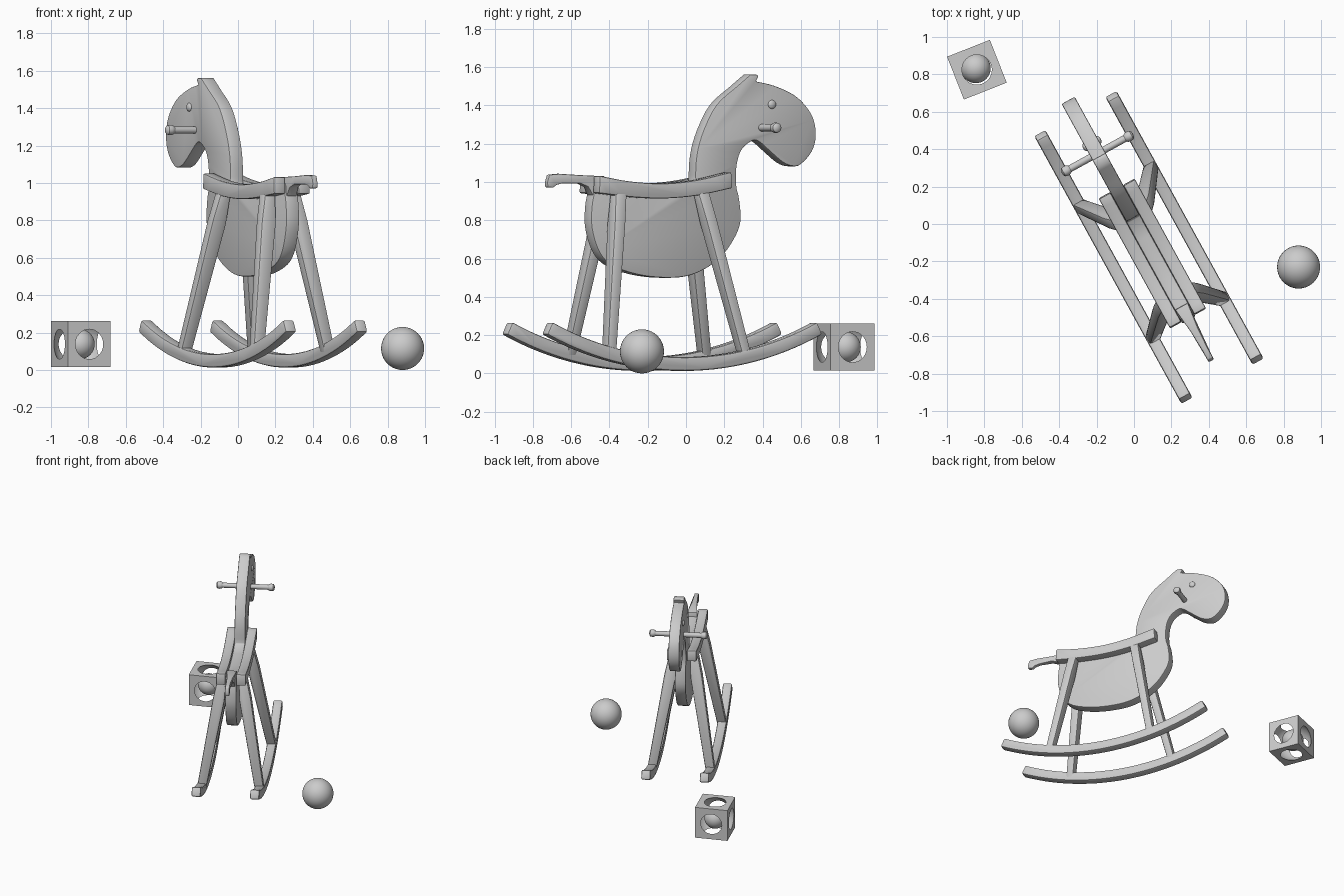
import bpy, bmesh, math
from mathutils import Matrix, Vector

if "Cube" in bpy.data.objects:
    bpy.data.objects.remove(bpy.data.objects["Cube"])

# Horse frame: local y runs forward, local x is sideways
HORSE = Matrix.Translation((0.08, -0.125, 0)) @ Matrix.Rotation(math.radians(28.8), 4, 'Z')


def spline(pts, n=4):
    """Smooth open curve through the points."""
    p = [Vector(q) for q in pts]
    p = [2 * p[0] - p[1]] + p + [2 * p[-1] - p[-2]]
    out = []
    for a, b, c, d in zip(p, p[1:], p[2:], p[3:]):
        for i in range(n):
            t = i / n
            out.append(0.5 * (2 * b + (c - a) * t + (2 * a - 5 * b + 4 * c - d) * t * t
                              + (3 * b - a - 3 * c + d) * t ** 3))
    return out + [p[-2]]


def finish(name, bm, matrix=HORSE):
    bmesh.ops.recalc_face_normals(bm, faces=bm.faces)
    me = bpy.data.meshes.new(name)
    bm.to_mesh(me)
    bm.free()
    ob = bpy.data.objects.new(name, me)
    bpy.context.collection.objects.link(ob)
    ob.matrix_world = matrix
    return ob


def prism(name, outline, place, bevel, mirror=False):
    """Solid between two copies of an outline; place(u, v, side) gives each point."""
    bm = bmesh.new()
    a, b = [[bm.verts.new(place(u, v, k)) for u, v in outline] for k in (-1, 1)]
    bm.faces.new(a)
    bm.faces.new(b[::-1])
    for i in range(len(a)):
        j = (i + 1) % len(a)
        bm.faces.new((a[i], b[i], b[j], a[j]))
    ob = finish(name, bm)
    if mirror:
        ob.modifiers.new("mirror", 'MIRROR').use_mirror_merge = False
    mod = ob.modifiers.new("bevel", 'BEVEL')
    mod.width, mod.segments, mod.limit_method = bevel, 2, 'ANGLE'
    mod.angle_limit = math.radians(40)
    return ob


def slab(centre, half):
    return lambda u, v, k: (centre + k * half, u, v)


def ball(name, r, pos, matrix=Matrix(), scale=(1, 1, 1), seg=40):
    bm = bmesh.new()
    bmesh.ops.create_uvsphere(bm, u_segments=seg, v_segments=seg // 2, radius=r)
    return finish(name, bm, matrix @ Matrix.Translation(pos) @ Matrix.Diagonal((*scale, 1)))


# Body, neck and head cut from one board
under = spline([(-.42, 1.0), (-.425, .95), (-.44, .87), (-.44, .762), (-.397, .637), (-.32, .564),
                (-.171, .517), (-.015, .5), (.12, .507), (.23, .543), (.33, .606), (.408, .70),
                (.448, .794), (.44, .909), (.422, .987), (.426, 1.091), (.456, 1.17),
                (.52, 1.216), (.56, 1.208), (.61, 1.17), (.70, 1.102), (.766, 1.082),
                (.813, 1.097), (.873, 1.159), (.897, 1.238), (.884, 1.326), (.84, 1.394),
                (.766, 1.455), (.647, 1.503), (.54, 1.525)])
ear = [Vector((.556, 1.553)), Vector((.545, 1.562))]
mane = spline([(.505, 1.561), (.424, 1.499), (.305, 1.405), (.228, 1.274), (.186, 1.144), (.175, .998)])
seat = spline([(.09, .975), (-.05, .968), (-.2, .972), (-.36, .995)])
prism("horse_body", under + ear + mane + seat, slab(0, .04), .012)

# Tail
prism("tail", [(-.36, 1.03), (-.5, 1.036), (-.62, 1.043), (-.68, 1.038), (-.692, 1.0), (-.69, .972),
               (-.655, .97), (-.635, .985), (-.6, .993), (-.5, .993), (-.455, .975), (-.43, .93), (-.36, .93)],
      lambda u, v, k: (k * (.016 + max(0, u + .55) * .12), u, v), .006)

# Curved seat rails on both sides
top = spline([(-.43, 1.032), (-.25, 1.003), (-.05, .992), (.15, 1.01), (.355, 1.052)])
low = spline([(.36, .968), (.15, .929), (-.05, .914), (-.25, .922), (-.435, .942)])
prism("seat_rails", top + low, slab(.075, .035), .008, True)

# Splayed legs
leg = [(.107, .95), (.14, .8), (.25, .1), (.185, .085), (.055, .78), (.045, .95)]


def splay(s_top, s_low):
    def place(t, z, k):
        f = (.95 - z) / .85
        return (t, s_top + (s_low - s_top) * f + k * (.034 - .006 * f), z)
    return place


prism("front_legs", leg, splay(.19, .37), .01, True)
prism("rear_legs", leg, splay(-.30, -.435), .01, True)

# Rockers: circular arcs
R, A, T = 1.86, .457, .072
angles = [A * (i / 14 - 1) for i in range(29)]
arc = [(R * math.sin(a), .013 + R - R * math.cos(a)) for a in angles]
arc += [((R - T) * math.sin(a), .013 + R - (R - T) * math.cos(a)) for a in reversed(angles)]
prism("rockers", arc, slab(.217, .034), .012, True)

# Handle: lathed rod with rounded knobs
half = [(-.217, .0), (-.215, .016), (-.207, .025), (-.19, .028), (-.176, .025), (-.168, .019)]
prof = half + [(-x, r) for x, r in reversed(half)]
bm = bmesh.new()
vs = [bm.verts.new((x, 0, r)) for x, r in prof]
es = [bm.edges.new(e) for e in zip(vs, vs[1:])]
bmesh.ops.spin(bm, geom=vs + es, cent=(0, 0, 0), axis=(1, 0, 0), angle=math.tau, steps=24)
bmesh.ops.remove_doubles(bm, verts=bm.verts, dist=1e-4)
finish("handle", bm, HORSE @ Matrix.Translation((0, .572, 1.283)))

# Eyes
for side, label in ((-1, "left"), (1, "right")):
    ball(label + "_eye", .023, (side * .04, .633, 1.405), HORSE, (.6, 1, 1), 20)

# Toy ball
ball("toy_ball", .115, (.88, -.23, .115))

# Hollow cube with a loose ball inside
CUBE = Matrix.Translation((-.84, .825, .138)) @ Matrix.Rotation(math.radians(21.5), 4, 'Z')
bm = bmesh.new()
bmesh.ops.create_cube(bm, size=.246)
cube = finish("hollow_cube", bm, CUBE)
cutter = ball("cutter", .147, (0, 0, 0), CUBE, seg=48)
cutter.hide_render = True
mod = cube.modifiers.new("hollow", 'BOOLEAN')
mod.object, mod.operation, mod.solver = cutter, 'DIFFERENCE', 'EXACT'
ball("inner_ball", .08, (-.846, .833, .138))

# Apply modifiers and smooth rounded parts
bpy.context.view_layer.update()
for ob in bpy.context.scene.objects:
    ob.select_set(ob is not cutter)
bpy.context.view_layer.objects.active = cube
bpy.ops.object.convert(target='MESH')
bpy.ops.object.shade_smooth_by_angle(angle=math.radians(35))
bpy.data.objects.remove(cutter)
